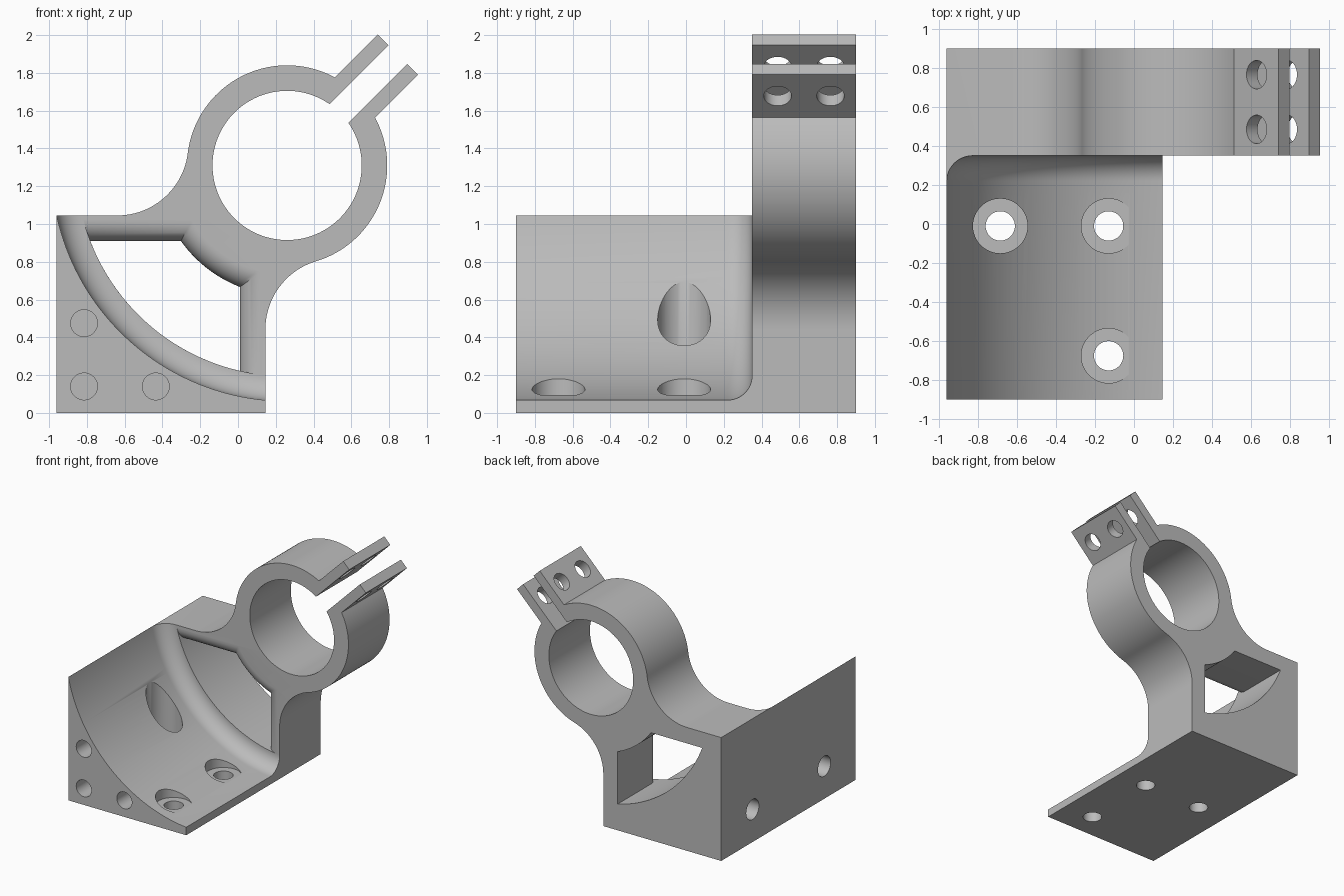
import bpy, bmesh, math
from mathutils import Vector

if "Cube" in bpy.data.objects:
    bpy.data.objects.remove(bpy.data.objects["Cube"], do_unlink=True)

CX, CZ = 0.26, 1.31                      # clamp axis
R_OUT, R_IN, R_TROUGH = 0.53, 0.395, 1.248
LEFT, RIGHT, TOP = -0.96, 0.145, 1.045   # corner block limits
Y0, Y_PLATE, Y1 = -0.9, 0.35, 0.9
FILLET = 0.13

steel = bpy.data.materials.new("plain grey")
steel.use_nodes = True
steel.diffuse_color = (0.5, 0.5, 0.5, 1)
steel.node_tree.nodes["Principled BSDF"].inputs["Base Color"].default_value = (0.5, 0.5, 0.5, 1)


def loft(name, slices):
    """Closed solid through matching loops of points."""
    bm = bmesh.new()
    loops = [[bm.verts.new(p) for p in s] for s in slices]
    for a, b in zip(loops, loops[1:]):
        for i in range(len(a)):
            j = (i + 1) % len(a)
            bm.faces.new((a[i], a[j], b[j], b[i]))
    bm.faces.new(loops[0])
    bm.faces.new(loops[-1])
    bmesh.ops.recalc_face_normals(bm, faces=bm.faces)
    mesh = bpy.data.meshes.new(name)
    bm.to_mesh(mesh)
    bm.free()
    obj = bpy.data.objects.new(name, mesh)
    bpy.context.collection.objects.link(obj)
    return obj


def arc(cx, cz, r, a0, a1, n):
    """Points in the XZ plane, angles in radians."""
    return [(cx + r * math.cos(a0 + (a1 - a0) * i / n),
             cz + r * math.sin(a0 + (a1 - a0) * i / n)) for i in range(n + 1)]


def at_y(points, y):
    return [(x, y, z) for x, z in points]


def rod(name, start, end, r, n=48):
    """Cylinder between two points."""
    start, end = Vector(start), Vector(end)
    axis = (end - start).normalized()
    u = axis.orthogonal().normalized()
    v = axis.cross(u)
    ring = [u * r * math.cos(math.tau * i / n) + v * r * math.sin(math.tau * i / n) for i in range(n)]
    return loft(name, [[c + p for p in ring] for c in (start, end)])


def slot_point(u, v):
    """Point along and across the 45 degree clamp slot."""
    k = math.sqrt(0.5)
    return (CX + k * (u - v), CZ + k * (u + v))


# Silhouette: corner block, blend fillets, split ring and two clamp lugs
blend = 0.377
lc = (-0.64, TOP + blend)
rc = (RIGHT + blend, 0.442)
a_left = math.atan2(lc[1] - CZ, lc[0] - CX)
a_right = math.atan2(rc[1] - CZ, rc[0] - CX)
half_lug, half_slot, lug_end = 0.15, 0.07, 0.83
q = math.pi / 4
g_out = math.asin(half_lug / R_OUT)
g_in = math.asin(half_slot / R_IN)
outline = [(LEFT, 0), (RIGHT, 0)]
outline += arc(*rc, blend, math.pi, a_right + math.pi, 24)
outline += arc(CX, CZ, R_OUT, a_right, q - g_out, 40)[1:]
outline += [slot_point(lug_end, -half_lug), slot_point(lug_end, -half_slot)]
outline += arc(CX, CZ, R_IN, q - g_in, q + g_in - math.tau, 96)
outline += [slot_point(lug_end, half_slot), slot_point(lug_end, half_lug)]
outline += arc(CX, CZ, R_OUT, q + g_out, a_left, 48)
outline += arc(*lc, blend, a_left - math.pi, -math.pi / 2, 24)[1:]
outline += [(LEFT, TOP)]
bracket = loft("clamp_bracket", [at_y(outline, Y0), at_y(outline, Y1)])
cutters = []

# Round trough with a filleted end against the ring plate
sections = [(R_TROUGH, -1.0), (R_TROUGH, Y_PLATE - FILLET)]
sections += [(R_TROUGH - FILLET + p, y) for p, y in
             arc(0, Y_PLATE - FILLET, FILLET, 0, math.pi / 2, 12)[1:]]
cutters.append(loft("trough_cutter",
                    [at_y(arc(CX, CZ, r, 0, math.tau, 192)[:-1], y) for r, y in sections]))


# Window with a rounded front edge
def window(d):
    def span(r):
        return (math.pi + math.asin((CZ - 0.91 - d) / r),
                math.tau - math.acos((0.01 + d - CX) / r))
    outer, inner = R_TROUGH - FILLET - 0.002, 0.69 - d
    a, b = span(outer)
    c, e = span(inner)
    return arc(CX, CZ, outer, a, b, 40) + arc(CX, CZ, inner, e, c, 24)


edge = 0.11
slices = [at_y(window(edge), Y_PLATE - 0.05)]
for i in range(11):
    t = math.pi / 2 * i / 10
    slices.append(at_y(window(edge * (1 - math.sin(t))), Y_PLATE + edge * (1 - math.cos(t))))
slices.append(at_y(window(0), 1.0))
cutters.append(loft("window_cutter", slices))

# Counterbored base holes
for x, y in ((-0.685, -0.01), (-0.13, -0.01), (-0.13, -0.675)):
    cutters.append(rod("counterbore", (x, y, 0.095), (x, y, 1.2), 0.14))
    cutters.append(rod("base_hole", (x, y, -0.1), (x, y, 0.3), 0.075))

# Blind holes in the front end and the side wall
for x, z in ((-0.815, 0.475), (-0.815, 0.14), (-0.435, 0.14)):
    cutters.append(rod("end_hole", (x, -1, z), (x, -0.6, z), 0.071))
for y in (-0.48, 0.48):
    cutters.append(rod("side_hole", (-1.1, y, 0.276), (-0.66, y, 0.276), 0.085))

# Bolt holes through both lugs
for y in (0.485, 0.765):
    (xa, za), (xb, zb) = slot_point(0.67, -0.3), slot_point(0.67, 0.3)
    cutters.append(rod("lug_hole", (xa, y, za), (xb, y, zb), 0.073))

# Cut everything, then bake the result and drop the cutters
for c in cutters:
    c.hide_render = True
    mod = bracket.modifiers.new(c.name, "BOOLEAN")
    mod.operation = "DIFFERENCE"
    mod.solver = "EXACT"
    mod.object = c
bpy.context.view_layer.update()
baked = bpy.data.meshes.new_from_object(bracket.evaluated_get(bpy.context.evaluated_depsgraph_get()))
bracket.modifiers.clear()
bracket.data = baked
for c in cutters:
    bpy.data.objects.remove(c, do_unlink=True)
bracket.data.materials.clear()
bracket.data.materials.append(steel)

bpy.ops.object.select_all(action="DESELECT")
bracket.select_set(True)
bpy.context.view_layer.objects.active = bracket
bpy.ops.object.shade_smooth_by_angle(angle=math.radians(30))
